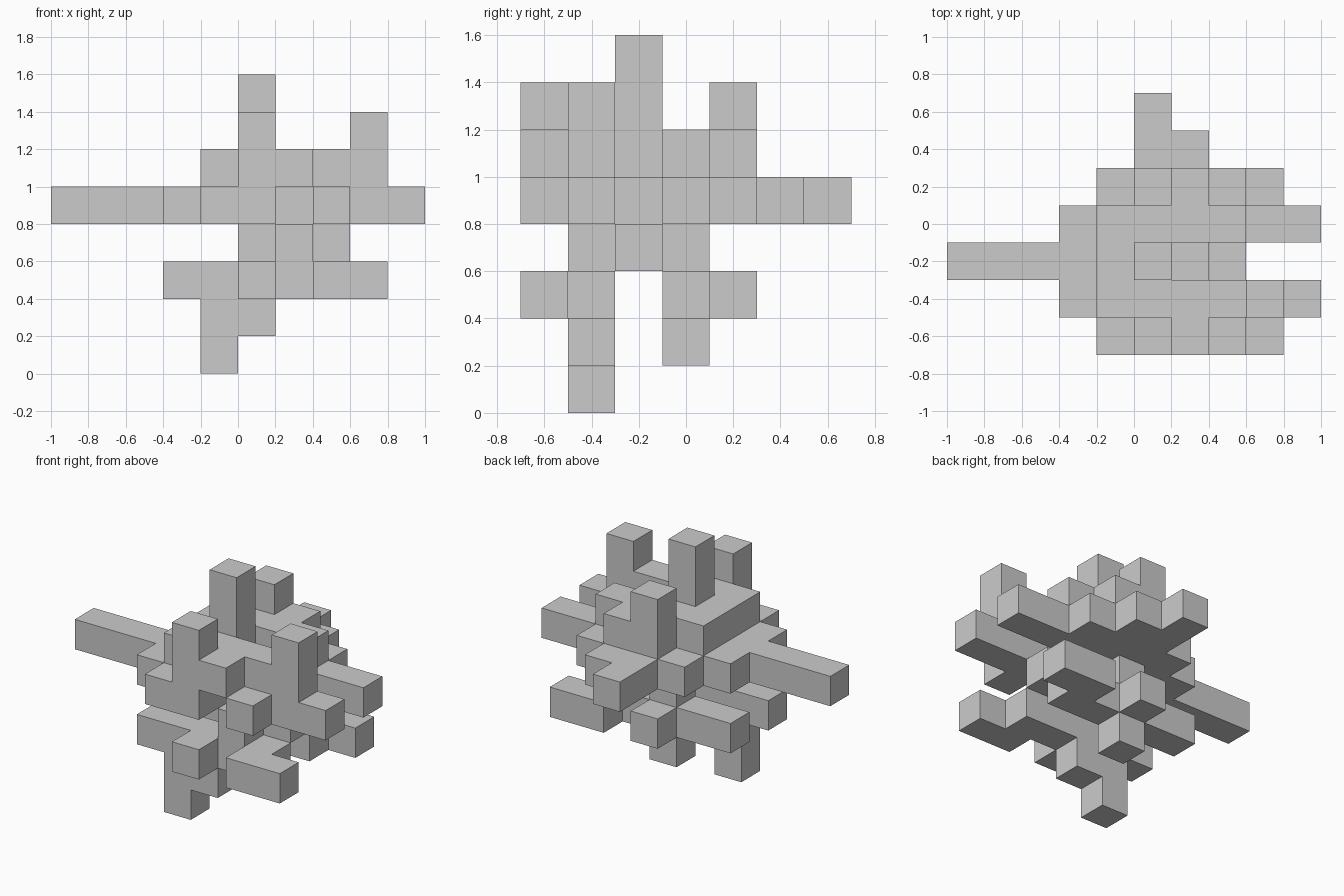
import bpy
import bmesh
from mathutils import Vector

if "Cube" in bpy.data.objects:
    bpy.data.objects.remove(bpy.data.objects["Cube"])

S = 0.2                              # edge of one block
ORIGIN = Vector((-1.0, -0.7, 0.0))   # corner of block (0, 0, 0)

# Each layer, bottom to top: row from the front -> columns from the left
LAYERS = [
    {1: "4"},                                            # foot tip
    {1: "45", 3: "5"},                                   # feet
    {0: "578", 1: "34567", 3: "34567", 4: "578"},        # lower arms
    {1: "6", 2: "67", 3: "5"},                           # waist
    {0: "457", 1: "345789", 2: "0123456", 3: "3456789",
     4: "4567", 5: "56", 6: "5"},                        # wide middle arms
    {0: "56", 1: "45678", 2: "45", 3: "4567", 4: "56"},  # upper slab
    {0: "5", 1: "8", 2: "5", 4: "5"},                    # towers
    {2: "5"},                                            # tallest tower tip
]
cells = {(int(c), j, k)
         for k, rows in enumerate(LAYERS)
         for j, cols in rows.items() for c in cols}


def side_corners(cell, axis, sign):
    """Four corners of one side of a block, wound to face outwards."""
    u, v = (axis + 1) % 3, (axis + 2) % 3
    loop = [(0, 0), (1, 0), (1, 1), (0, 1)]
    if sign < 0:
        loop.reverse()
    for a, b in loop:
        p = list(cell)
        p[axis] += sign > 0
        p[u] += a
        p[v] += b
        yield tuple(p)


# Skin only the exposed sides so the blocks merge into one clean solid
bm = bmesh.new()
verts = {}
for cell in sorted(cells):
    for axis in range(3):
        for sign in (-1, 1):
            near = list(cell)
            near[axis] += sign
            if tuple(near) in cells:
                continue
            face = []
            for p in side_corners(cell, axis, sign):
                if p not in verts:
                    verts[p] = bm.verts.new(ORIGIN + S * Vector(p))
                face.append(verts[p])
            bm.faces.new(face)

mesh = bpy.data.meshes.new("block_cluster")
bm.to_mesh(mesh)
bm.free()
bpy.context.collection.objects.link(bpy.data.objects.new("block_cluster", mesh))
